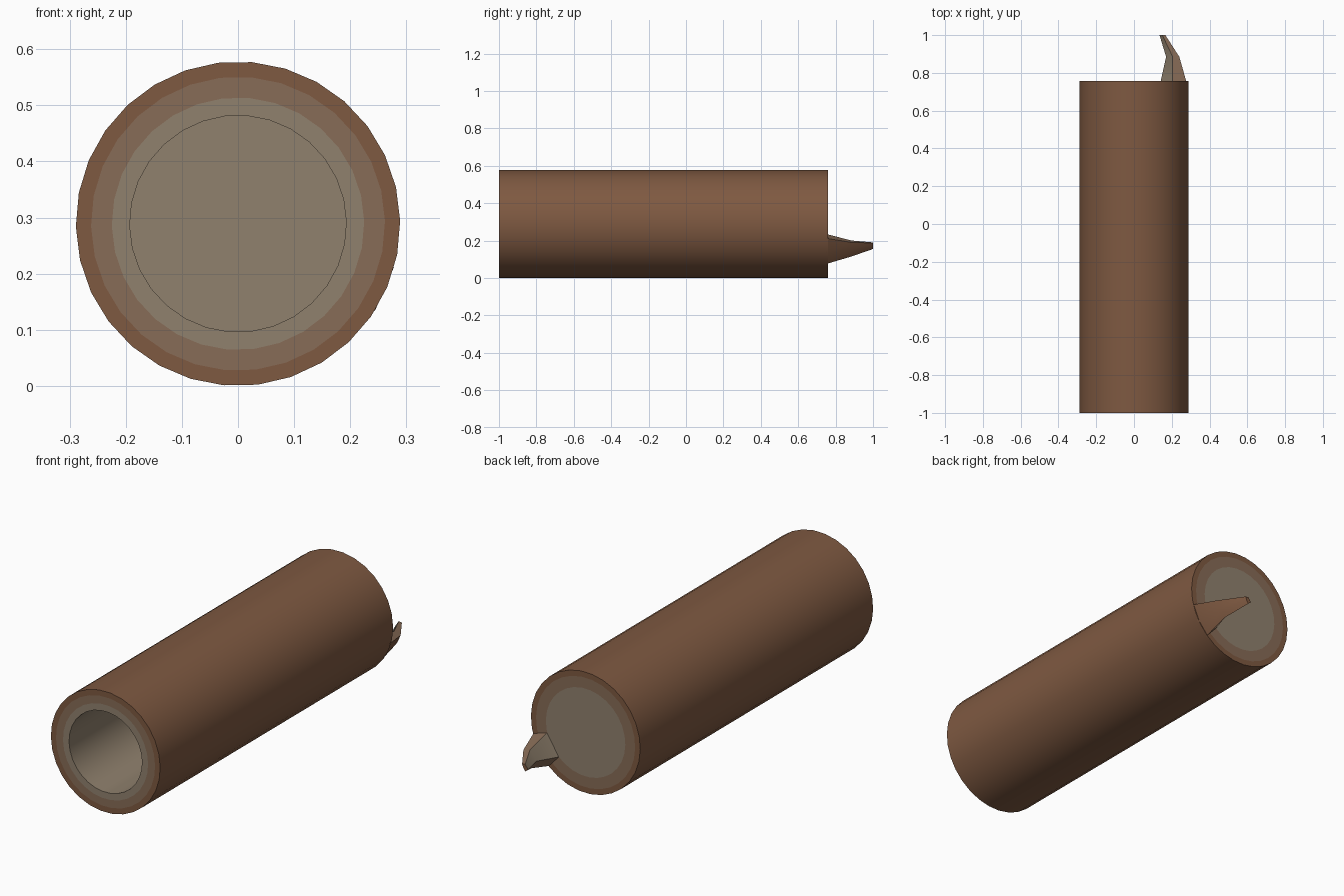
import bpy, bmesh
from math import sin, cos, radians

if "Cube" in bpy.data.objects:
    bpy.data.objects.remove(bpy.data.objects["Cube"])

SIDES, CZ = 30, 0.289


def material(name, rgb):
    m = bpy.data.materials.new(name)
    m.diffuse_color = (*rgb, 1)
    m.use_nodes = True
    m.node_tree.nodes["Principled BSDF"].inputs["Base Color"].default_value = m.diffuse_color
    return m


bark = material("bark", (0.21, 0.10, 0.053))
blend = material("bark_edge", (0.245, 0.15, 0.095))
wood = material("pale_wood", (0.28, 0.22, 0.155))


def finish(name, bm):
    bmesh.ops.recalc_face_normals(bm, faces=bm.faces)
    mesh = bpy.data.meshes.new(name)
    bm.to_mesh(mesh)
    bm.free()
    ob = bpy.data.objects.new(name, mesh)
    bpy.context.collection.objects.link(ob)
    for m in (bark, blend, wood):
        mesh.materials.append(m)
    bpy.ops.object.select_all(action='DESELECT')
    ob.select_set(True)
    bpy.context.view_layer.objects.active = ob
    bpy.ops.object.shade_smooth_by_angle(angle=radians(35))
    return ob


def bridge(bm, a, b, mats):
    n = len(a)
    for i in range(n):
        j = (i + 1) % n
        f = bm.faces.new((a[i], a[j], b[j], b[i]))
        f.material_index = mats[i]


# Hollow log: revolved (radius, y) profile from hollow floor to back cap
profile = [(0.193, -0.2), (0.193, -1.0), (0.225, -1.0), (0.262, -1.0),
           (0.289, -1.0), (0.289, 0.758), (0.262, 0.758), (0.21, 0.758)]
strip_mats = [2, 2, 1, 0, 0, 0, 1]
bm = bmesh.new()
rings = []
for r, y in profile:
    ring = []
    for k in range(SIDES):
        a = radians(85 + k * 360 / SIDES)
        ring.append(bm.verts.new((r * cos(a), y, CZ + r * sin(a))))
    rings.append(ring)
for a, b, m in zip(rings, rings[1:], strip_mats):
    bridge(bm, a, b, [m] * SIDES)
for ring in (rings[0], rings[-1]):
    bm.faces.new(ring).material_index = 2
finish("hollow_log", bm)

# Broken splinter: outer low/mid/high, inner high/low at three stations (x, z)
stations = [
    (0.750, [(0.194, 0.075), (0.245, 0.136), (0.278, 0.212), (0.205, 0.235), (0.140, 0.133)]),
    (0.885, [(0.195, 0.115), (0.222, 0.150), (0.240, 0.190), (0.205, 0.200), (0.170, 0.155)]),
    (1.000, [(0.150, 0.155), (0.160, 0.170), (0.166, 0.187), (0.150, 0.190), (0.135, 0.168)]),
]
bm = bmesh.new()
rings = [[bm.verts.new((x, y, z)) for x, z in pts] for y, pts in stations]
for a, b in zip(rings, rings[1:]):
    bridge(bm, a, b, [0, 0, 1, 2, 1])
bm.faces.new(rings[0])
bm.faces.new(rings[-1])
finish("broken_splinter", bm)
